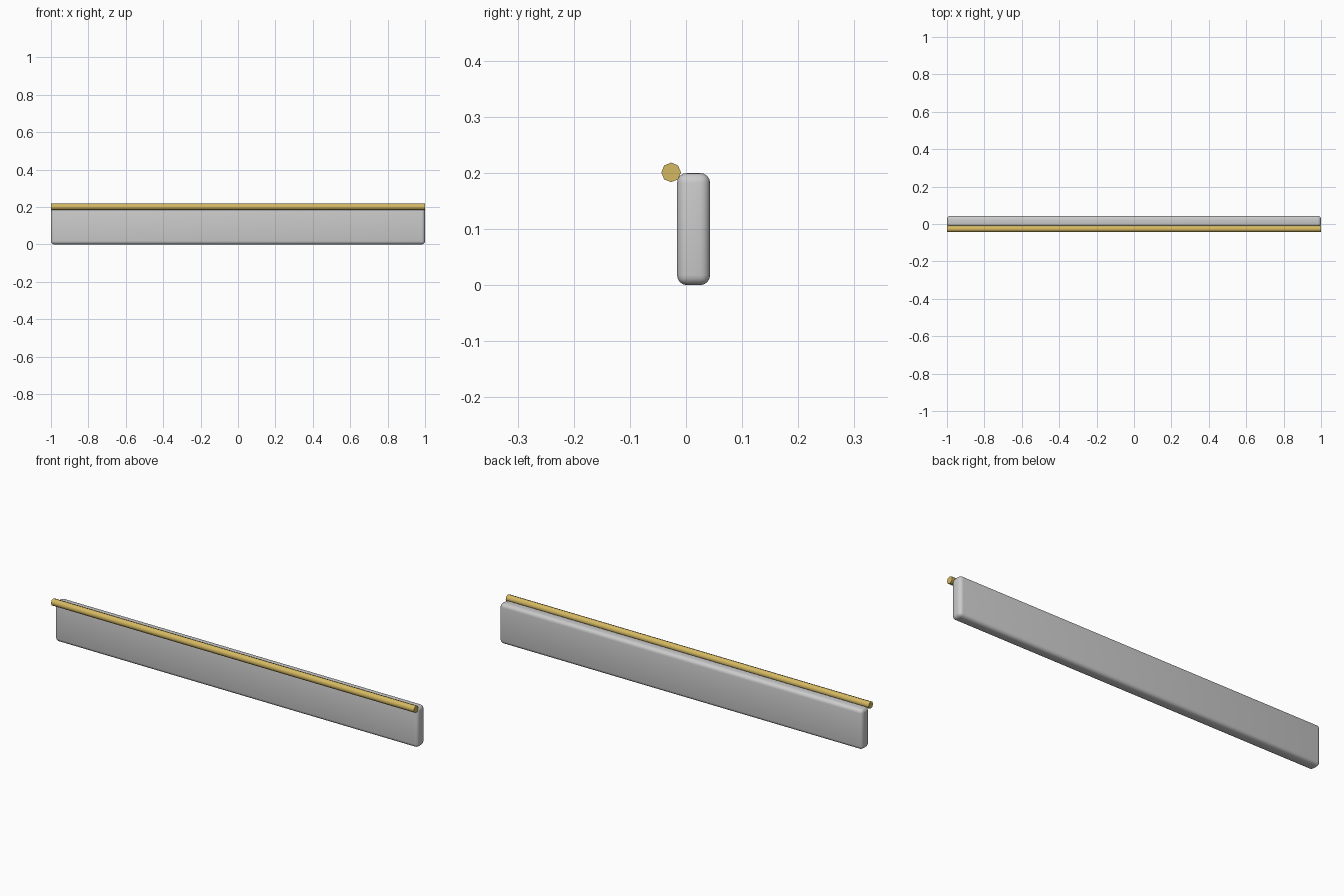
import bpy
from math import pi, radians

if "Cube" in bpy.data.objects:
    bpy.data.objects.remove(bpy.data.objects["Cube"])

# Long rounded board
bpy.ops.mesh.primitive_cube_add(size=1, location=(0, 0.0135, 0.1))
board = bpy.context.object
board.name = "board"
board.scale = (2.0, 0.059, 0.2)
bpy.ops.object.transform_apply(location=False, rotation=False, scale=True)
bevel = board.modifiers.new("rounded_edges", 'BEVEL')
bevel.width = 0.018
bevel.segments = 4
bpy.ops.object.modifier_apply(modifier=bevel.name)
bpy.ops.object.shade_smooth_by_angle(angle=radians(40))

# Eight-sided brass trim rod along the top front edge
bpy.ops.mesh.primitive_cylinder_add(vertices=8, radius=0.0175, depth=2.0,
                                    location=(0, -0.0265, 0.201),
                                    rotation=(0, pi / 2, 0))
rod = bpy.context.object
rod.name = "trim_rod"
bpy.ops.object.shade_smooth_by_angle(angle=radians(50))

brass = bpy.data.materials.new("brass")
brass.diffuse_color = (0.66, 0.48, 0.12, 1)
brass.use_nodes = True
brass.node_tree.nodes["Principled BSDF"].inputs["Base Color"].default_value = brass.diffuse_color
rod.data.materials.append(brass)
